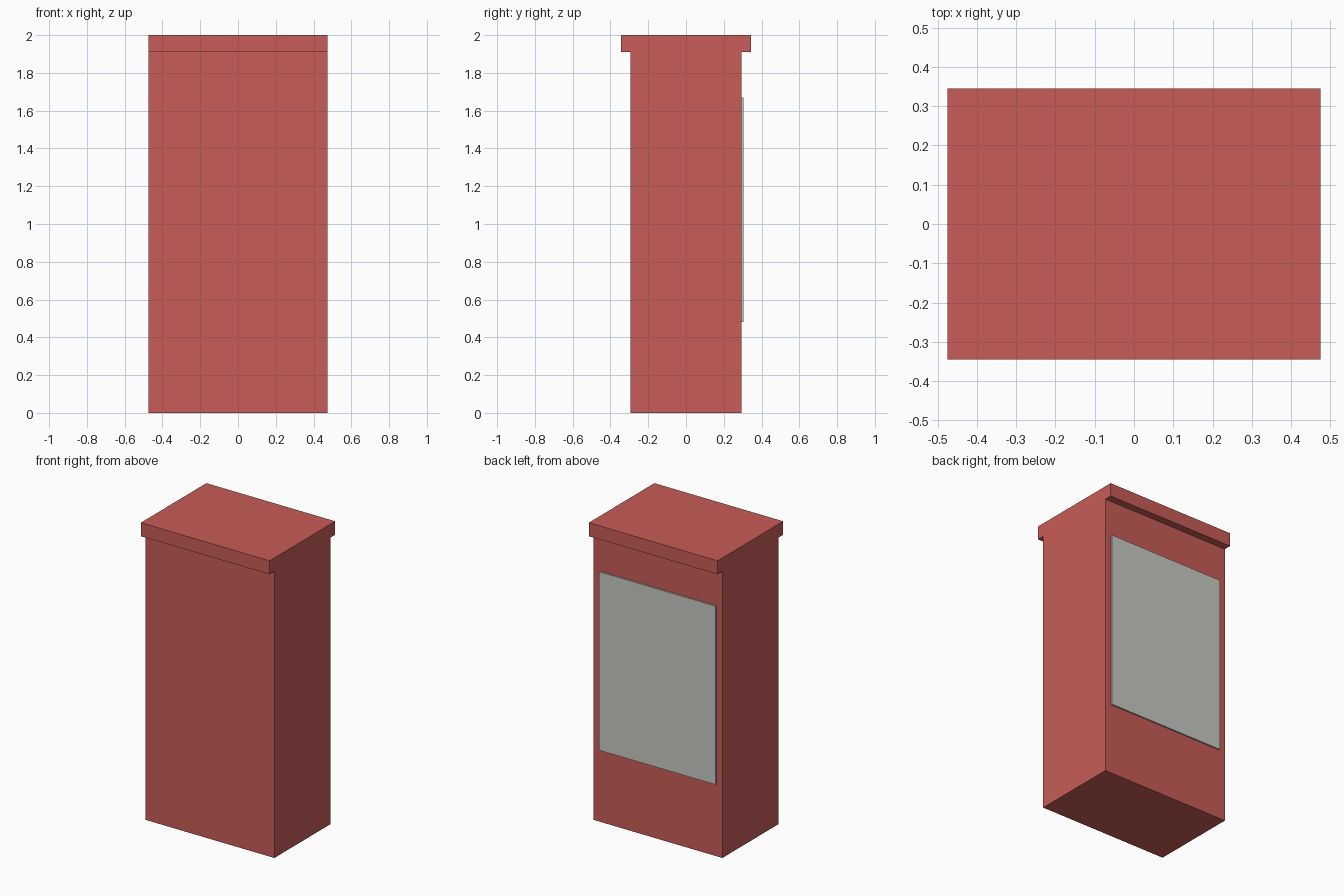
import bpy

cube = bpy.data.objects.get("Cube")
if cube:
    bpy.data.objects.remove(cube, do_unlink=True)


def make_material(name, rgb):
    mat = bpy.data.materials.new(name)
    mat.use_nodes = True
    colour = (*rgb, 1.0)
    mat.diffuse_color = colour
    bsdf = next(n for n in mat.node_tree.nodes if n.type == 'BSDF_PRINCIPLED')
    bsdf.inputs["Base Color"].default_value = colour
    return mat


def box(name, low, high, mat):
    """Axis-aligned box between two corners."""
    centre = [(a + b) / 2 for a, b in zip(low, high)]
    size = [b - a for a, b in zip(low, high)]
    bpy.ops.mesh.primitive_cube_add(size=1, location=centre)
    obj = bpy.context.object
    obj.name = name
    obj.scale = size
    bpy.ops.object.transform_apply(location=False, rotation=False, scale=True)
    obj.data.materials.append(mat)
    return obj


red = make_material("brick red", (0.58, 0.108, 0.098))
grey = make_material("light grey", (0.58, 0.58, 0.55))

HALF_W = 0.475   # half width shared by body and cap
CAP_Z = 1.91     # underside of the cap

# Tall cabinet body
box("body", (-HALF_W, -0.295, 0), (HALF_W, 0.295, CAP_Z), red)
# Cap overhanging front and back only
box("top_cap", (-HALF_W, -0.345, CAP_Z), (HALF_W, 0.345, 2.0), red)
# Thin panel on the back face
box("back_panel", (-0.43, 0.295, 0.48), (0.43, 0.304, 1.67), grey)
